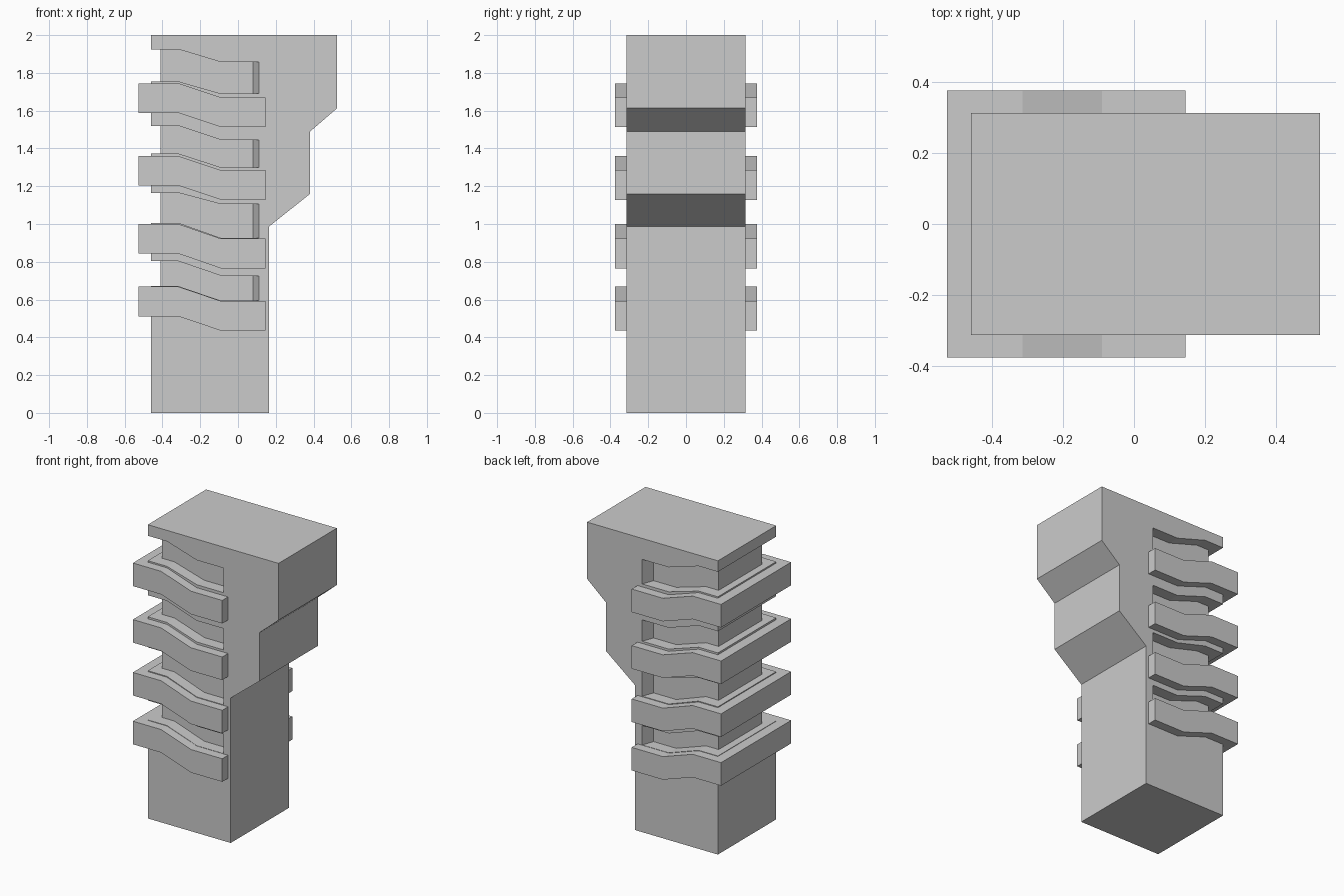
import bpy, bmesh

if "Cube" in bpy.data.objects:
    bpy.data.objects.remove(bpy.data.objects["Cube"])


def new_object(name, bm):
    bmesh.ops.recalc_face_normals(bm, faces=bm.faces)
    mesh = bpy.data.meshes.new(name)
    bm.to_mesh(mesh)
    bm.free()
    obj = bpy.data.objects.new(name, mesh)
    bpy.context.collection.objects.link(obj)
    return obj


def wrap(bm, left_out, left_in, y_out, y_in, end_out, end_in, top, bottom):
    """U-shaped strip round front, left and back; top/bottom = (z left, z right)."""
    half = [(end_out, end_in, 1), (-0.09, -0.09, 1),
            (-0.315, -0.315, 0), (left_out, left_in, 0)]
    stations = [(s, p) for s, row in ((-1, half), (1, half[::-1])) for p in row]
    rings = []
    for s, (xo, xi, k) in stations:
        rings.append([bm.verts.new(co) for co in (
            (xo, s * y_out, top[k]), (xi, s * y_in, top[k]),
            (xi, s * y_in, bottom[k]), (xo, s * y_out, bottom[k]))])
    for a, b in zip(rings, rings[1:]):
        for i in range(4):
            j = (i + 1) % 4
            bm.faces.new((a[i], a[j], b[j], b[i]))
    bm.faces.new(rings[0])
    bm.faces.new(rings[-1][::-1])


# Stepped body extruded from its side profile
profile = [(-0.46, 0), (0.165, 0), (0.165, 0.987), (0.382, 1.16),
           (0.382, 1.49), (0.525, 1.613), (0.525, 2), (-0.46, 2)]
W = 0.314
bm = bmesh.new()
face = bm.faces.new([bm.verts.new((x, -W, z)) for x, z in profile])
ext = bmesh.ops.extrude_face_region(bm, geom=[face])
bmesh.ops.translate(bm, vec=(0, 2 * W, 0),
                    verts=[v for v in ext["geom"] if isinstance(v, bmesh.types.BMVert)])
body = new_object("body", bm)

# Grooves cut into three sides, with slanted ends
bm = bmesh.new()
for top, bottom in [((1.925, 1.857), (1.755, 1.69)),
                    ((1.52, 1.445), (1.373, 1.30)),
                    ((1.165, 1.105), (1.006, 0.926)),
                    ((0.803, 0.726), (0.671, 0.594))]:
    wrap(bm, -0.50, -0.41, W + 0.04, W - 0.08, 0.125, 0.08, top, bottom)
cutter = new_object("groove_cutter", bm)
cutter.hide_render = True
mod = body.modifiers.new("grooves", 'BOOLEAN')
mod.operation = 'DIFFERENCE'
mod.solver = 'EXACT'
mod.object = cutter
bpy.context.view_layer.objects.active = body
bpy.ops.object.modifier_apply(modifier=mod.name)
bpy.data.objects.remove(cutter)

# Raised bands below each groove
for n, (zl, zr) in enumerate([(1.745, 1.67), (1.36, 1.285),
                              (1.0, 0.922), (0.668, 0.592)], 1):
    bm = bmesh.new()
    wrap(bm, -0.528, -0.46, 0.377, W, 0.145, 0.145,
         (zl, zr), (zl - 0.157, zr - 0.157))
    new_object(f"band_{n}", bm)
